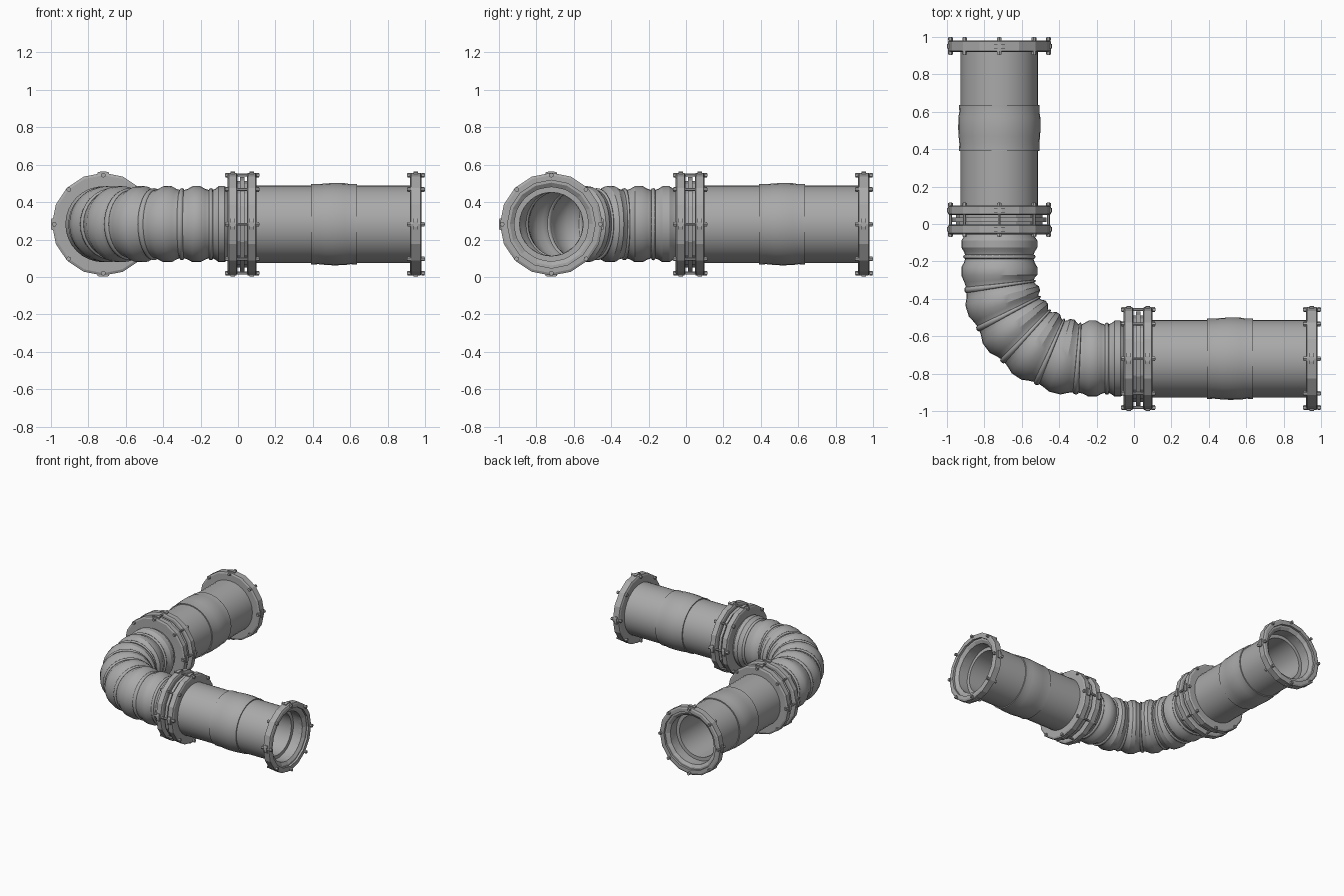
import bpy, bmesh, math
from mathutils import Vector

if "Cube" in bpy.data.objects:
    bpy.data.objects.remove(bpy.data.objects["Cube"])

C, ZC = -0.72, 0.282      # pipe axis offset and height
BEND = 0.45               # elbow centreline radius
S0 = 0.27                 # straight run at each elbow end
ARC = BEND * math.pi / 2
GREY = bpy.data.materials.new("dark_grey")
GREY.diffuse_color = (0.4, 0.4, 0.4, 1)
GREY.use_nodes = True
GREY.node_tree.nodes["Principled BSDF"].inputs["Base Color"].default_value = GREY.diffuse_color


def arm_x(s):
    return Vector((s, C, ZC)), Vector((0, 1, 0))


def arm_y(s):
    return Vector((C, s, ZC)), Vector((1, 0, 0))


def elbow_path(s):
    # s runs from the y arm (y = 0) around the corner to the x arm (x = 0)
    if s < S0:
        return Vector((C, -s, ZC)), Vector((1, 0, 0))
    if s > S0 + ARC:
        return Vector((s - S0 - ARC - S0, C, ZC)), Vector((0, 1, 0))
    a = (s - S0) / BEND
    d = Vector((math.cos(a), math.sin(a), 0))
    return Vector((C + BEND, C + BEND, ZC)) - d * BEND, d


def sweep(name, profile, path, sides=32, closed=False, smooth=30):
    """Revolve (distance, radius) points around a path."""
    bm = bmesh.new()
    rings = []
    for s, r in profile:
        p, side = path(s)
        rings.append([bm.verts.new(p + r * (side * math.cos(t) + Vector((0, 0, math.sin(t)))))
                      for t in (2 * math.pi * k / sides for k in range(sides))])
    n = len(rings)
    for i in range(n if closed else n - 1):
        a, b = rings[i], rings[(i + 1) % n]
        for k in range(sides):
            j = (k + 1) % sides
            bm.faces.new((a[k], a[j], b[j], b[k]))
    return finish(name, bm, smooth)


def finish(name, bm, smooth):
    bmesh.ops.recalc_face_normals(bm, faces=bm.faces[:])
    me = bpy.data.meshes.new(name)
    bm.to_mesh(me)
    bm.free()
    me.materials.append(GREY)
    ob = bpy.data.objects.new(name, me)
    bpy.context.collection.objects.link(ob)
    if smooth:
        bpy.ops.object.select_all(action='DESELECT')
        ob.select_set(True)
        bpy.context.view_layer.objects.active = ob
        bpy.ops.object.shade_smooth_by_angle(angle=math.radians(smooth))
    return ob


def flange(name, a, b, path, inner=0.195):
    sweep(name, [(a, inner), (a, 0.262), (a + 0.006, 0.275), (b - 0.006, 0.275),
                 (b, 0.262), (b, inner)], path, 16, True, 0)


def bolts(name, a, b, lugs, path):
    """Eight bolts with end nuts, plus a raised lug over every second one."""
    bm = bmesh.new()
    for k in range(8):
        t = k * math.pi / 4

        def at(s, r, w):
            p, side = path(s)
            up = Vector((0, 0, 1))
            return (p + r * (side * math.cos(t) + up * math.sin(t))
                    + w * (up * math.cos(t) - side * math.sin(t)))

        def prism(s0, s1, pts):
            e = [[bm.verts.new(at(s, r, w)) for r, w in pts] for s in (s0, s1)]
            m = len(pts)
            bm.faces.new(e[0])
            bm.faces.new(e[1][::-1])
            for i in range(m):
                j = (i + 1) % m
                bm.faces.new((e[0][i], e[0][j], e[1][j], e[1][i]))

        def hexa(q):
            return [(0.262 + q * math.cos(h * math.pi / 3), q * math.sin(h * math.pi / 3))
                    for h in range(6)]

        prism(a, b, hexa(0.008))
        prism(a + 0.002, a + 0.02, hexa(0.013))
        prism(b - 0.02, b - 0.002, hexa(0.013))
        if k % 2 == 0:
            for m in lugs:
                prism(m - 0.012, m + 0.012, [(0.25, -0.03), (0.277, -0.03),
                                             (0.281, -0.015), (0.281, 0.015),
                                             (0.277, 0.03), (0.25, 0.03)])
    finish(name, bm, 0)


# The two straight arms
for tag, path in (("x_arm", arm_x), ("y_arm", arm_y)):
    # hollow pipe with a wider socket at its open end
    sweep(tag + "_pipe", [(0.0, 0.17), (0.0, 0.207), (0.95, 0.207), (0.95, 0.198),
                          (0.87, 0.198), (0.87, 0.17)], path, 32, True)
    # bulged repair sleeve with a stepped collar at each end
    sweep(tag + "_sleeve", [(0.39, 0.205), (0.39, 0.215), (0.43, 0.214), (0.47, 0.218),
                            (0.51, 0.220), (0.57, 0.219), (0.6, 0.214),
                            (0.635, 0.215), (0.635, 0.205)], path, 32)
    # joint flanges and gasket between them
    flange(tag + "_inner_flange", -0.055, -0.003, path, 0.17)
    flange(tag + "_outer_flange", 0.047, 0.10, path)
    sweep(tag + "_gasket", [(-0.01, 0.19), (-0.01, 0.232), (0.012, 0.232), (0.012, 0.252),
                            (0.034, 0.252), (0.034, 0.232), (0.055, 0.232), (0.055, 0.19)],
          path, 16, True, 0)
    bolts(tag + "_joint_bolts", -0.07, 0.115, (-0.029, 0.073), path)
    # recessed end flange
    flange(tag + "_end_flange", 0.92, 0.982, path, 0.235)
    sweep(tag + "_end_seat", [(0.92, 0.2), (0.92, 0.24), (0.965, 0.24), (0.965, 0.222),
                              (0.95, 0.2)], path, 16, True, 0)
    bolts(tag + "_end_bolts", 0.904, 1.0, (0.95,), path)

# Bellows elbow: repeated bulges with a thin band in every groove
total = 2 * S0 + ARC
grooves = [0.175 + 0.1545 * k for k in range(7)]
stops = [0.04] + grooves + [total - 0.03]
profile = [(0.02, 0.18)]
for a, b in zip(stops, stops[1:]):
    for f, r in ((0.04, 0.181), (0.2, 0.189), (0.36, 0.203), (0.64, 0.203), (0.8, 0.189),
                 (0.96, 0.181)):
        profile.append((a + (b - a) * f, r))
profile.append((total - 0.02, 0.18))
sweep("bellows_elbow", profile, elbow_path, 32)
for i, g in enumerate(grooves):
    band = [(g + 0.011 * math.cos(t), 0.184 + 0.009 * math.sin(t))
            for t in (h * math.pi / 4 for h in range(8))]
    sweep("bellows_band_%d" % (i + 1), band, elbow_path, 32, True, 60)
